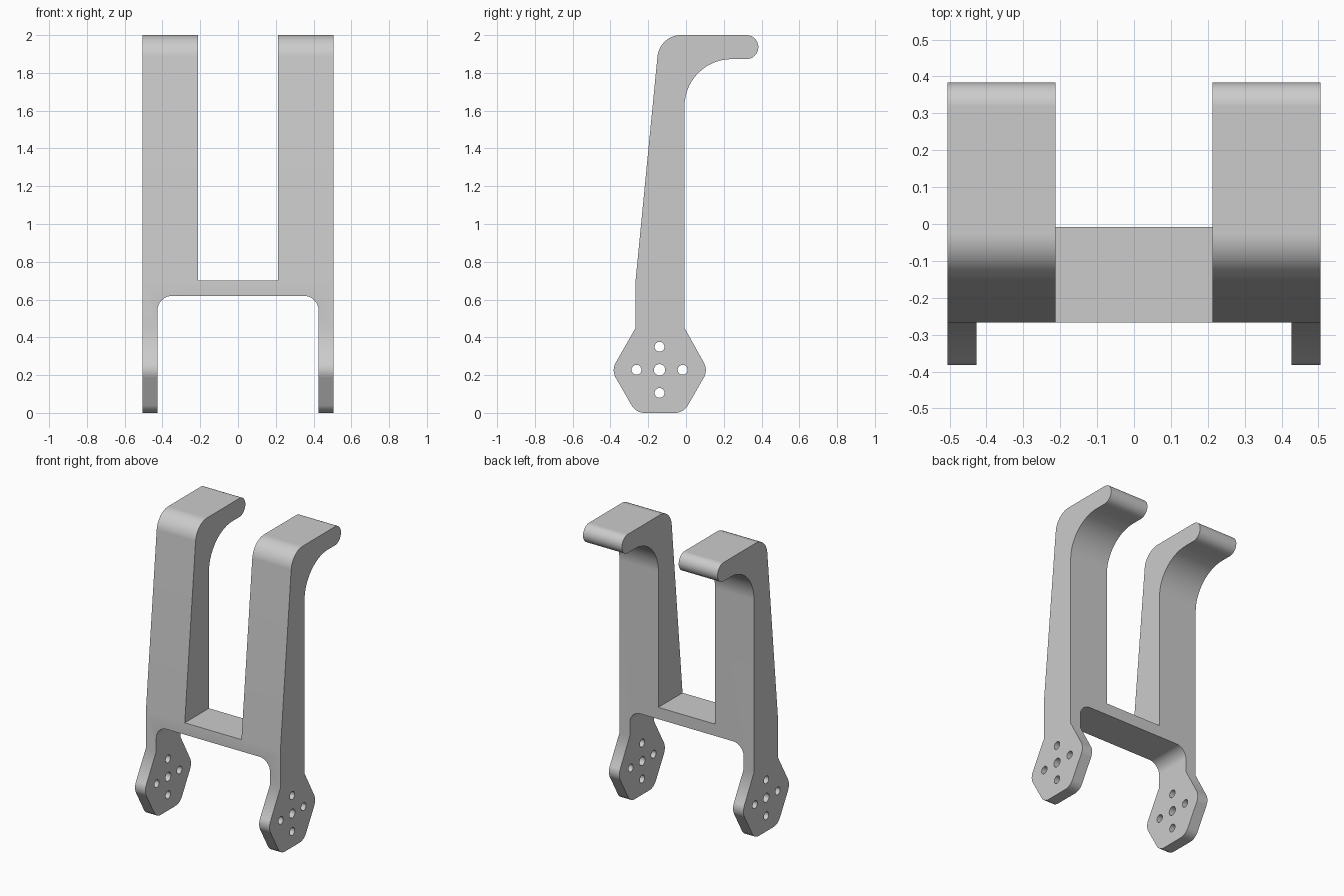
import bpy, bmesh, math
from mathutils import Matrix, Vector

if "Cube" in bpy.data.objects:
    bpy.data.objects.remove(bpy.data.objects["Cube"], do_unlink=True)

grey = bpy.data.materials.new("light grey")
grey.use_nodes = True
grey.diffuse_color = (0.6, 0.6, 0.6, 1)
grey.node_tree.nodes["Principled BSDF"].inputs["Base Color"].default_value = grey.diffuse_color


def rounded(corners, steps=14):
    """Outline from (u, v, radius) corners, with an arc at each rounded one."""
    out = []
    for i, (u, v, r) in enumerate(corners):
        p = Vector((u, v))
        if r == 0:
            out.append(p)
            continue
        a = (Vector(corners[i - 1][:2]) - p).normalized()
        b = (Vector(corners[(i + 1) % len(corners)][:2]) - p).normalized()
        half = math.acos(a.dot(b)) / 2
        centre = p + (a + b).normalized() * (r / math.sin(half))
        start = p + a * (r / math.tan(half)) - centre
        # The arc turns the same way as the outline does at this corner
        turn = math.copysign(math.pi - 2 * half, b.x * a.y - b.y * a.x)
        for k in range(steps + 1):
            out.append(centre + Matrix.Rotation(turn * k / steps, 2) @ start)
    return out


def prism(name, outline, axis, low, high):
    """Extrude an outline along x (outline in y, z) or y (outline in x, z)."""
    def place(p, d):
        return Vector((d, p.x, p.y) if axis == "x" else (p.x, d, p.y))
    bm = bmesh.new()
    face = bm.faces.new([bm.verts.new(place(p, low)) for p in outline])
    ext = bmesh.ops.extrude_face_region(bm, geom=[face])
    bmesh.ops.translate(bm, vec=place(Vector((0, 0)), high - low),
                        verts=[g for g in ext["geom"] if isinstance(g, bmesh.types.BMVert)])
    # The starting face may be left inside out or doubled; make one closed shell
    bmesh.ops.recalc_face_normals(bm, faces=bm.faces)
    mesh = bpy.data.meshes.new(name)
    bm.to_mesh(mesh)
    bm.free()
    mesh.materials.append(grey)
    ob = bpy.data.objects.new(name, mesh)
    bpy.context.collection.objects.link(ob)
    return ob


def circle(y, z, r, n=32):
    return [Vector((y + r * math.cos(math.tau * k / n),
                    z + r * math.sin(math.tau * k / n))) for k in range(n)]


# Side profile: hexagonal foot, tapered upright and rounded hook
FRONT, BACK, HALF = -0.267, -0.008, 0.505
side = [
    (-0.265, 0, 0.08), (-0.013, 0, 0.08), (0.117, 0.226, 0.08),
    (BACK, 0.45, 0), (BACK, 1.873, 0.25),
    (0.383, 1.873, 0.0633), (0.383, 2, 0.0633),
    (-0.14, 2, 0.125), (FRONT, 0.7, 0), (FRONT, 0.45, 0),
    (-0.395, 0.226, 0.08),
]
bracket = prism("hook_bracket", rounded(side), "x", -HALF, HALF)

# Openings between the uprights and between the feet
slot = [(-0.213, 0.7, 0), (0.213, 0.7, 0), (0.213, 2.2, 0), (-0.213, 2.2, 0)]
arch = [(-0.427, -0.2, 0), (0.427, -0.2, 0), (0.427, 0.62, 0.08), (-0.427, 0.62, 0.08)]
cutters = [prism("upper_slot_cutter", rounded(slot), "y", -1, 1),
           prism("lower_arch_cutter", rounded(arch), "y", -1, 1)]

# Bolt holes through both feet
Y, Z, D = -0.14, 0.228, 0.122
for dy, dz, r in [(0, 0, 0.03), (D, 0, 0.026), (-D, 0, 0.026), (0, D, 0.026), (0, -D, 0.026)]:
    cutters.append(prism("bolt_hole_cutter", circle(Y + dy, Z + dz, r), "x", -1, 1))

bpy.ops.object.select_all(action="DESELECT")
bpy.context.view_layer.objects.active = bracket
bracket.select_set(True)
for cutter in cutters:
    mod = bracket.modifiers.new("cut", "BOOLEAN")
    mod.operation = "DIFFERENCE"
    mod.solver = "EXACT"
    mod.object = cutter
    bpy.ops.object.modifier_apply(modifier=mod.name)
    bpy.data.objects.remove(cutter, do_unlink=True)

# Smooth arcs, crisp edges, flat faces
bpy.ops.object.shade_smooth_by_angle(angle=math.radians(30))
weighted = bracket.modifiers.new("weighted_normals", "WEIGHTED_NORMAL")
weighted.keep_sharp = True
